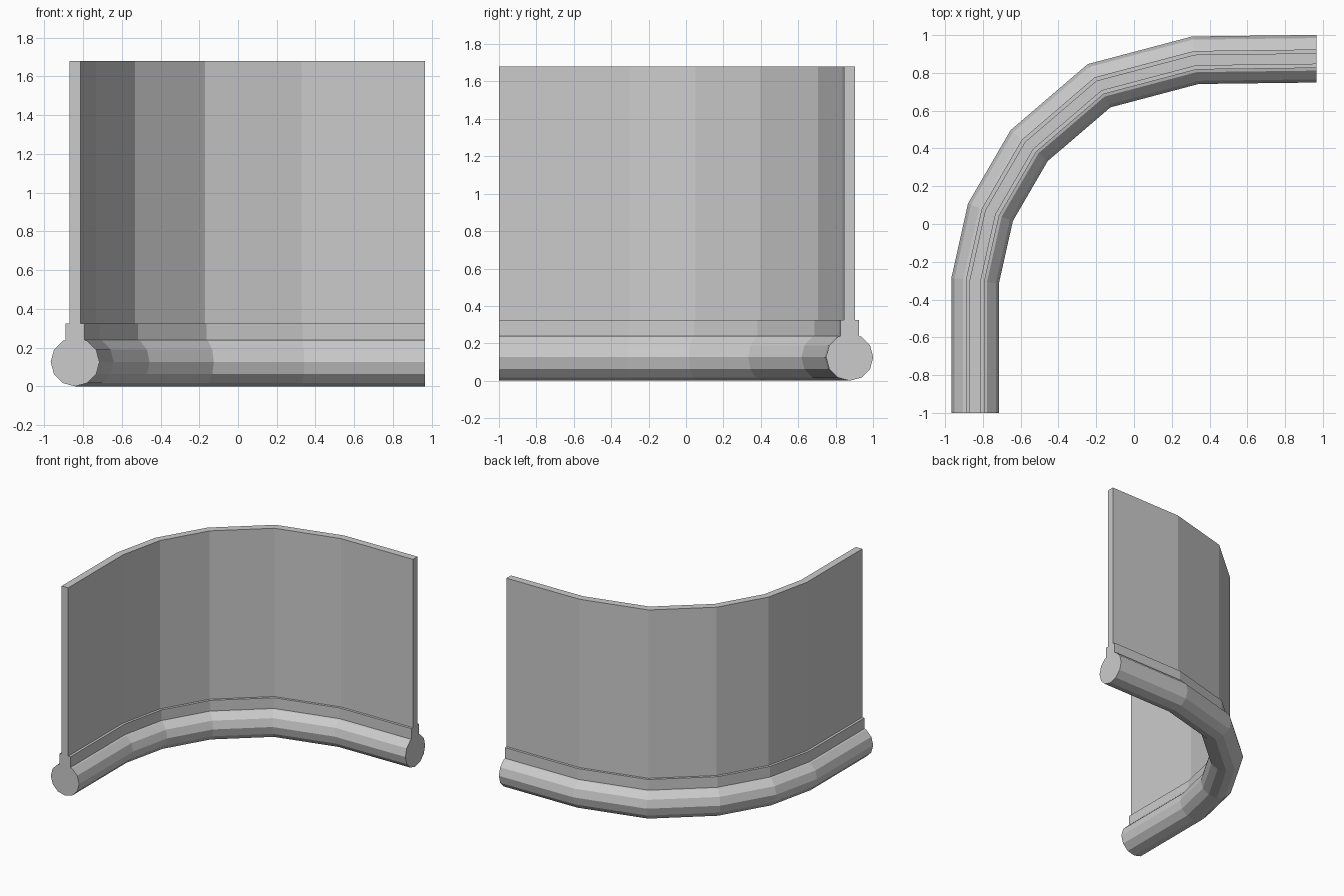
import bpy, bmesh, math
from mathutils import Vector

if "Cube" in bpy.data.objects:
    bpy.data.objects.remove(bpy.data.objects["Cube"])

# Plan-view centre line of the curved barrier
PATH = [Vector(p) for p in [(-0.841, -1), (-0.841, -0.3), (-0.76, 0.062), (-0.555, 0.415),
                            (-0.185, 0.732), (0.325, 0.867), (0.966, 0.875)]]


def mitres(path):
    """Sideways vector at each path point, lengthened at the corners."""
    normals = []
    for a, b in zip(path, path[1:]):
        d = (b - a).normalized()
        normals.append(Vector((d.y, -d.x)))
    # End cuts lie square to the axes
    result = [Vector((1, 0))]
    for n, m in zip(normals, normals[1:]):
        s = (n + m).normalized()
        result.append(s / s.dot(n))
    result.append(Vector((0, -1)))
    return result


def sweep(name, profile):
    """Sweep a closed (side, height) profile along the path and cap both ends."""
    bm = bmesh.new()
    rings = [[bm.verts.new((p.x + s.x * u, p.y + s.y * u, z)) for u, z in profile]
             for p, s in zip(PATH, mitres(PATH))]
    n = len(profile)
    for a, b in zip(rings, rings[1:]):
        for i in range(n):
            j = (i + 1) % n
            bm.faces.new((a[i], a[j], b[j], b[i]))
    bm.faces.new(rings[0])
    bm.faces.new(rings[-1])
    bmesh.ops.recalc_face_normals(bm, faces=bm.faces)
    mesh = bpy.data.meshes.new(name)
    bm.to_mesh(mesh)
    bm.free()
    obj = bpy.data.objects.new(name, mesh)
    bpy.context.collection.objects.link(obj)
    return obj


def box(half, z0, z1):
    return [(-half, z0), (half, z0), (half, z1), (-half, z1)]


# Round twelve-sided base rail
R = 0.126
sweep("base_rail", [(R * math.cos(math.tau * i / 12), R + R * math.sin(math.tau * i / 12))
                    for i in range(12)])
# Clamp strip holding the panel
sweep("clamp_strip", box(0.049, 0.2, 0.325))
# Tall thin curved panel
sweep("panel", box(0.029, 0.3, 1.68))
